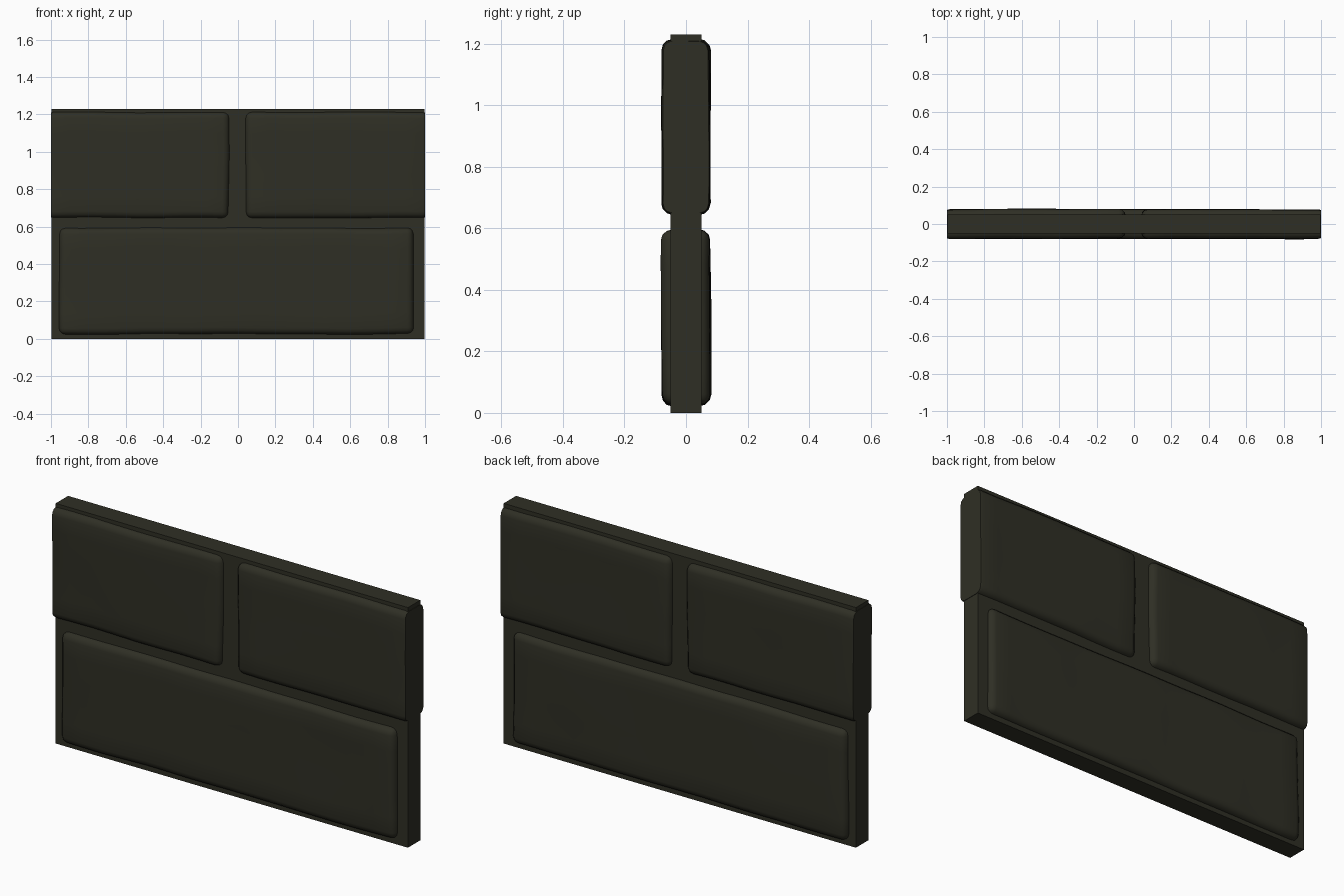
import bpy, bmesh, math
from mathutils import Vector, noise

cube = bpy.data.objects.get("Cube")
if cube:
    bpy.data.objects.remove(cube, do_unlink=True)

stone = bpy.data.materials.new("dark olive stone")
stone.use_nodes = True
COLOUR = (0.028, 0.028, 0.018, 1)
stone.diffuse_color = COLOUR
bsdf = stone.node_tree.nodes["Principled BSDF"]
bsdf.inputs["Base Color"].default_value = COLOUR
bsdf.inputs["Roughness"].default_value = 0.9


def box(low, high):
    """bmesh box between two corners"""
    bm = bmesh.new()
    bmesh.ops.create_cube(bm, size=1)
    low, high = Vector(low), Vector(high)
    for v in bm.verts:
        v.co = (low + high) / 2 + v.co * (high - low)
    return bm


def cut(bm, point, normal, trim=False):
    geom = bm.verts[:] + bm.edges[:] + bm.faces[:]
    out = bmesh.ops.bisect_plane(bm, geom=geom, plane_co=point, plane_no=normal,
                                 clear_outer=trim)
    if trim:
        edges = [e for e in out["geom_cut"] if isinstance(e, bmesh.types.BMEdge)]
        bmesh.ops.holes_fill(bm, edges=edges, sides=0)


def finish(bm, name):
    bmesh.ops.recalc_face_normals(bm, faces=bm.faces[:])
    mesh = bpy.data.meshes.new(name)
    bm.to_mesh(mesh)
    bm.free()
    mesh.materials.append(stone)
    obj = bpy.data.objects.new(name, mesh)
    bpy.context.collection.objects.link(obj)
    return obj


def brick(name, x0, x1, z0, z1, seed):
    """worn, rounded brick standing proud of both wall faces"""
    bm = box((x0, -0.078, z0), (x1, 0.078, z1))
    for axis, a, b, n in ((0, x0, x1, round((x1 - x0) / 0.12)), (2, z0, z1, 5)):
        normal = Vector((axis == 0, 0, axis == 2))
        for i in range(1, n):
            cut(bm, normal * (a + (b - a) * i / n), normal)
    # round the outer edges
    sharp = [e for e in bm.edges if e.calc_face_angle(0) > 1]
    bmesh.ops.bevel(bm, geom=sharp, offset=0.034, segments=3, profile=0.5,
                    affect='EDGES')
    # hand-worn unevenness
    for v in bm.verts:
        p = v.co * 3 + Vector((seed, seed, 0))
        shift = noise.noise_vector(p)
        v.co += Vector((shift.x * 0.006, shift.y * 0.006, shift.z * 0.006))
    # flush ends at the panel sides
    for side in (-1, 1):
        if max(side * x0, side * x1) > 1:
            cut(bm, (side, 0, 0), (side, 0, 0), trim=True)
    obj = finish(bm, name)
    bpy.ops.object.select_all(action='DESELECT')
    obj.select_set(True)
    bpy.context.view_layer.objects.active = obj
    bpy.ops.object.shade_smooth_by_angle(angle=math.radians(50))


# mortar slab behind and between the bricks
finish(box((-0.998, -0.05, 0), (0.998, 0.05, 1.23)), "mortar_slab")

brick("upper_right_brick", -1.02, -0.048, 0.647, 1.213, 1)
brick("upper_left_brick", 0.04, 1.02, 0.647, 1.213, 7)
brick("lower_brick", -0.957, 0.938, 0.025, 0.595, 13)
